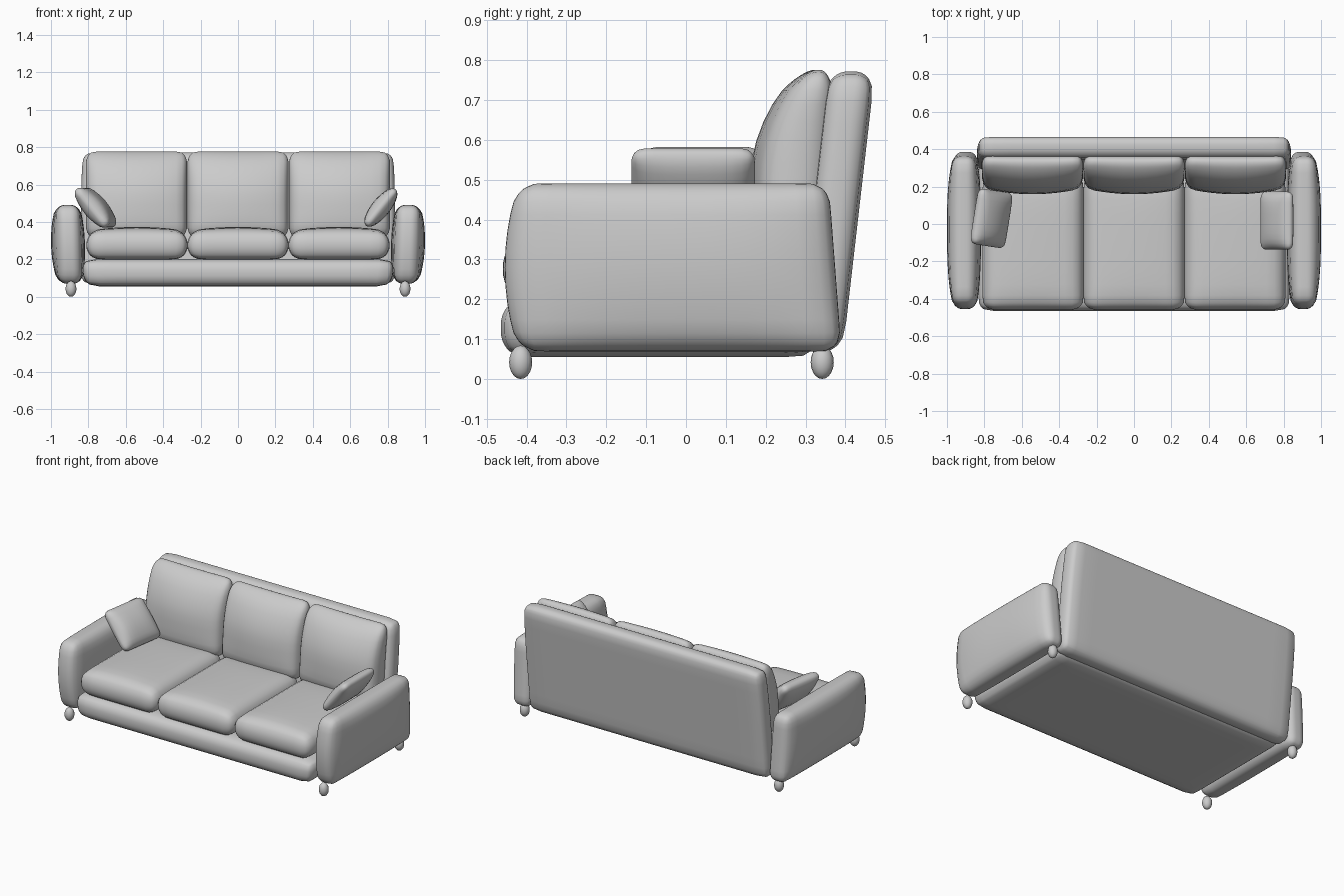
import bpy, bmesh, math
from mathutils import Vector, Euler

if "Cube" in bpy.data.objects:
    bpy.data.objects.remove(bpy.data.objects["Cube"])


def soft_box(name, center, half, radius, shape=None, rot=(0, 0, 0), cuts=13):
    """Box with elliptically rounded edges, optionally puffed or bent by shape(co, u, v, w)."""
    bm = bmesh.new()
    bmesh.ops.create_cube(bm, size=2)
    bmesh.ops.subdivide_edges(bm, edges=bm.edges[:], cuts=cuts, use_grid_fill=True)
    turn = Euler(rot).to_matrix()
    for vert in bm.verts:
        # crowd the grid toward the edges, then round them off
        p = [math.sin(c * math.pi / 2) * h for c, h in zip(vert.co, half)]
        inner = [max(-(h - r), min(h - r, c)) for c, h, r in zip(p, half, radius)]
        d = Vector([(c - i) / r for c, i, r in zip(p, inner, radius)]).normalized()
        co = Vector([i + n * r for i, n, r in zip(inner, d, radius)])
        if shape:
            co = shape(co, *[c / h for c, h in zip(co, half)])
        vert.co = turn @ co + Vector(center)
    bmesh.ops.recalc_face_normals(bm, faces=bm.faces[:])
    mesh = bpy.data.meshes.new(name)
    bm.to_mesh(mesh)
    bm.free()
    for poly in mesh.polygons:
        poly.use_smooth = True
    obj = bpy.data.objects.new(name, mesh)
    bpy.context.collection.objects.link(obj)
    return obj


# base: flat underside, sides drawing in toward the floor
def base_shape(co, u, v, w):
    co.x *= 1 - 0.012 * (1 - w)
    return co


soft_box("base", (0, -0.065, 0.128), (0.84, 0.4, 0.073), (0.06, 0.06, 0.065), base_shape)


# back frame: upright slab leaning backward
def frame_shape(co, u, v, w):
    co.y += 0.115 * co.z
    co.x *= 1 - 0.012 * max(0, w) ** 2
    return co


soft_box("back_frame", (0, 0.374, 0.42), (0.84, 0.06, 0.352), (0.05, 0.05, 0.06), frame_shape)


# seat cushions: pillowed top
def seat_shape(co, u, v, w):
    if w > 0:
        co.z += 0.02 * w * (1 - u * u) * (1 - v ** 4)
    return co


# back cushions: bulging front that rolls back at the top
def back_shape(co, u, v, w):
    front = (1 - v) / 2
    co.y -= 0.04 * front * (1 - u * u) * (1 - 0.5 * w * w)
    co.y += 0.075 * front * max(0, (w + 0.1) / 1.1) ** 2
    co.y += 0.02 * (w + 0.2)
    return co


for i, side in enumerate(("left", "middle", "right")):
    x = (i - 1) * 0.54
    soft_box("seat_cushion_" + side, (x, -0.1, 0.276), (0.271, 0.36, 0.077),
             (0.075, 0.06, 0.074), seat_shape)
    soft_box("back_cushion_" + side, (x * 1.005, 0.275, 0.545), (0.271, 0.075, 0.231),
             (0.045, 0.07, 0.07), back_shape)


# arms: padded slabs, thick in the middle and thin at the ends
def arm_shape(sign):
    def shape(co, u, v, w):
        puff = (1 - abs(v) ** 3) * (1 - 0.85 * w * w)
        grow = 0.036 if u * sign > 0 else 0.026
        co.x += u * grow * puff
        co.x += sign * 0.006 * w
        co.y -= 0.016 * (w + 0.6) * (v + 1) / 2      # rear edge leans in
        if v < 0:
            co.y += v * 0.035 * (1 - w * w)          # front edge bows out
        return co
    return shape


for side, sign in (("left", -1), ("right", 1)):
    soft_box("arm_" + side, (sign * 0.904, -0.018, 0.28), (0.06, 0.402, 0.211),
             (0.045, 0.05, 0.055), arm_shape(sign))
    # feet: small egg-shaped knobs
    for end, y in (("front", -0.415), ("rear", 0.342)):
        bpy.ops.mesh.primitive_uv_sphere_add(segments=16, ring_count=10, radius=1,
                                             location=(sign * 0.893, y, 0.042))
        foot = bpy.context.object
        foot.name = f"foot_{end}_{side}"
        foot.scale = (0.029, 0.029, 0.042)
        bpy.ops.object.shade_smooth()


# throw pillows: fat middle, thin rim, leaning on the arms
def pillow_shape(co, u, v, w):
    co.z *= 0.45 + 0.55 * (1 - u * u) * (1 - v ** 4)
    return co


soft_box("throw_pillow_left", (-0.762, 0.03, 0.476), (0.13, 0.15, 0.058),
         (0.035, 0.035, 0.05), pillow_shape, (0, math.radians(50), math.radians(-9)))
soft_box("throw_pillow_right", (0.764, 0.018, 0.477), (0.125, 0.155, 0.05),
         (0.035, 0.035, 0.045), pillow_shape, (0, math.radians(-51), 0))
